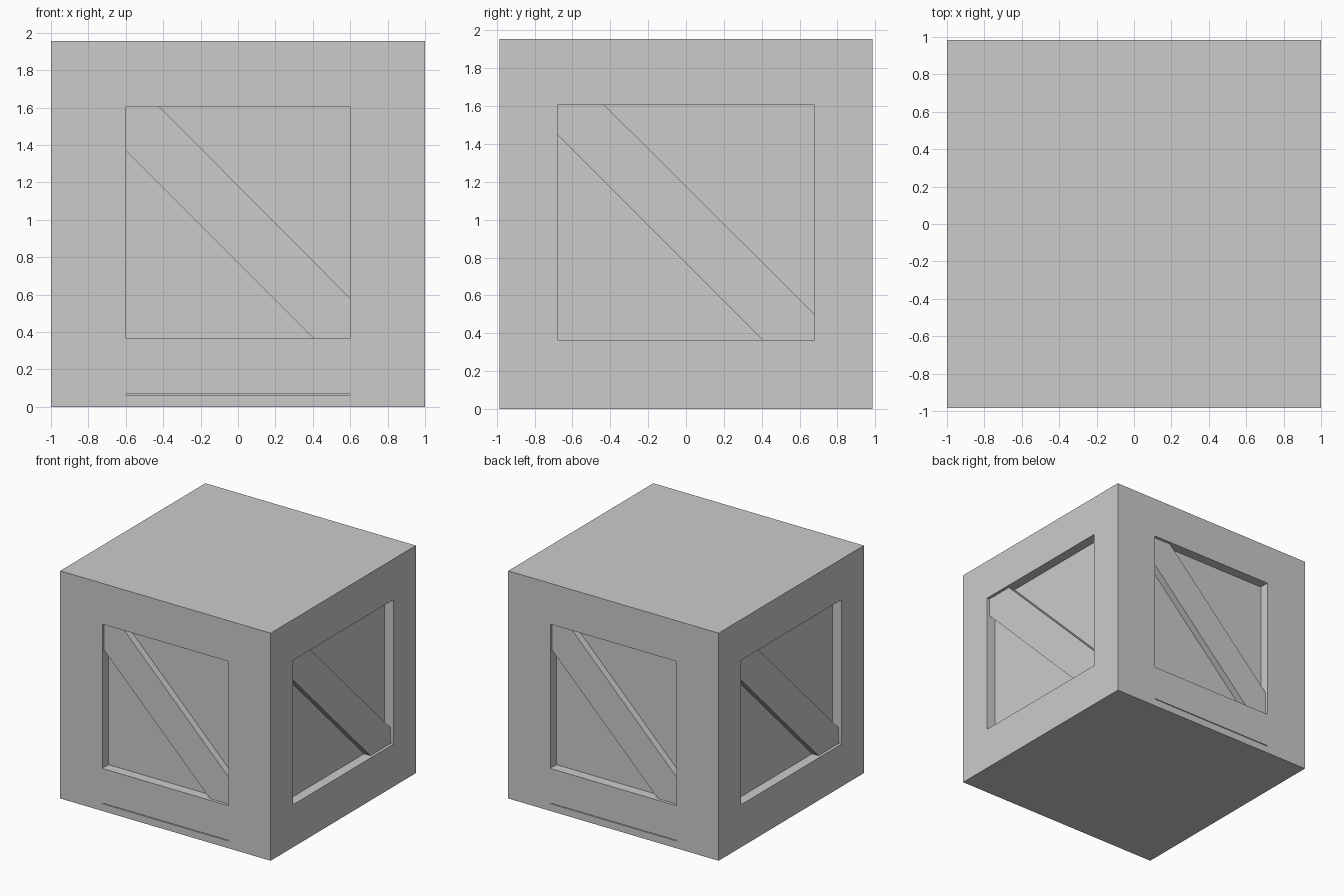
import bpy, bmesh
from math import radians
from mathutils import Matrix

if "Cube" in bpy.data.objects:
    bpy.data.objects.remove(bpy.data.objects["Cube"])

HX, HY, H = 1.0, 0.985, 1.955      # half width, half depth, height
BOT, TOP = 0.365, 1.605            # panel opening heights
DEPTH, SET_BACK = 0.085, 0.025     # panel recess, brace setback


def prism(name, profile, y0, y1, angle=0):
    """Extrude a (u, z) profile from y0 to y1, then turn it about z."""
    bm = bmesh.new()
    face = bm.faces.new([bm.verts.new((u, y0, z)) for u, z in profile])
    new = bmesh.ops.extrude_face_region(bm, geom=[face])["geom"]
    bmesh.ops.translate(bm, vec=(0, y1 - y0, 0),
                        verts=[g for g in new if isinstance(g, bmesh.types.BMVert)])
    bmesh.ops.recalc_face_normals(bm, faces=bm.faces)
    bm.transform(Matrix.Rotation(radians(angle), 4, 'Z'))
    mesh = bpy.data.meshes.new(name)
    bm.to_mesh(mesh)
    bm.free()
    obj = bpy.data.objects.new(name, mesh)
    bpy.context.collection.objects.link(obj)
    return obj


def rect(w, z0, z1):
    return [(-w, z0), (w, z0), (w, z1), (-w, z1)]


# Crate body
body = prism("crate_body", rect(HX, 0, H), -HY, HY)


def cut(profile, front, angle):
    cutter = prism("recess_cutter", profile, -front - 0.1, -front + DEPTH, angle)
    cutter.hide_render = True
    mod = body.modifiers.new("recess", 'BOOLEAN')
    mod.operation, mod.solver, mod.object = 'DIFFERENCE', 'EXACT', cutter
    bpy.context.view_layer.objects.active = body
    bpy.ops.object.modifier_apply(modifier=mod.name)
    bpy.data.objects.remove(cutter)


# Four sides: angle, face distance, half opening, brace ends on the edges
sides = {
    "front": (0, HY, 0.60, -0.42, 0.58, 0.405, 1.37),
    "right": (90, HX, 0.68, -0.43, 0.50, 0.405, 1.45),
    "back": (180, HY, 0.60, -0.42, 0.58, 0.405, 1.37),
    "left": (270, HX, 0.68, -0.43, 0.50, 0.405, 1.45),
}
for side, (angle, face, w, u_top, z_right, u_bot, z_left) in sides.items():
    # Recessed panel
    cut(rect(w, BOT, TOP), face, angle)
    # Thin seam above the base board
    if side in ("front", "back"):
        cut(rect(w, 0.062, 0.068), face, angle)
    # Diagonal brace, trimmed to the opening
    prism(side + "_brace",
          [(-w, TOP), (u_top, TOP), (w, z_right), (w, BOT), (u_bot, BOT), (-w, z_left)],
          -face + SET_BACK, -face + DEPTH, angle)
